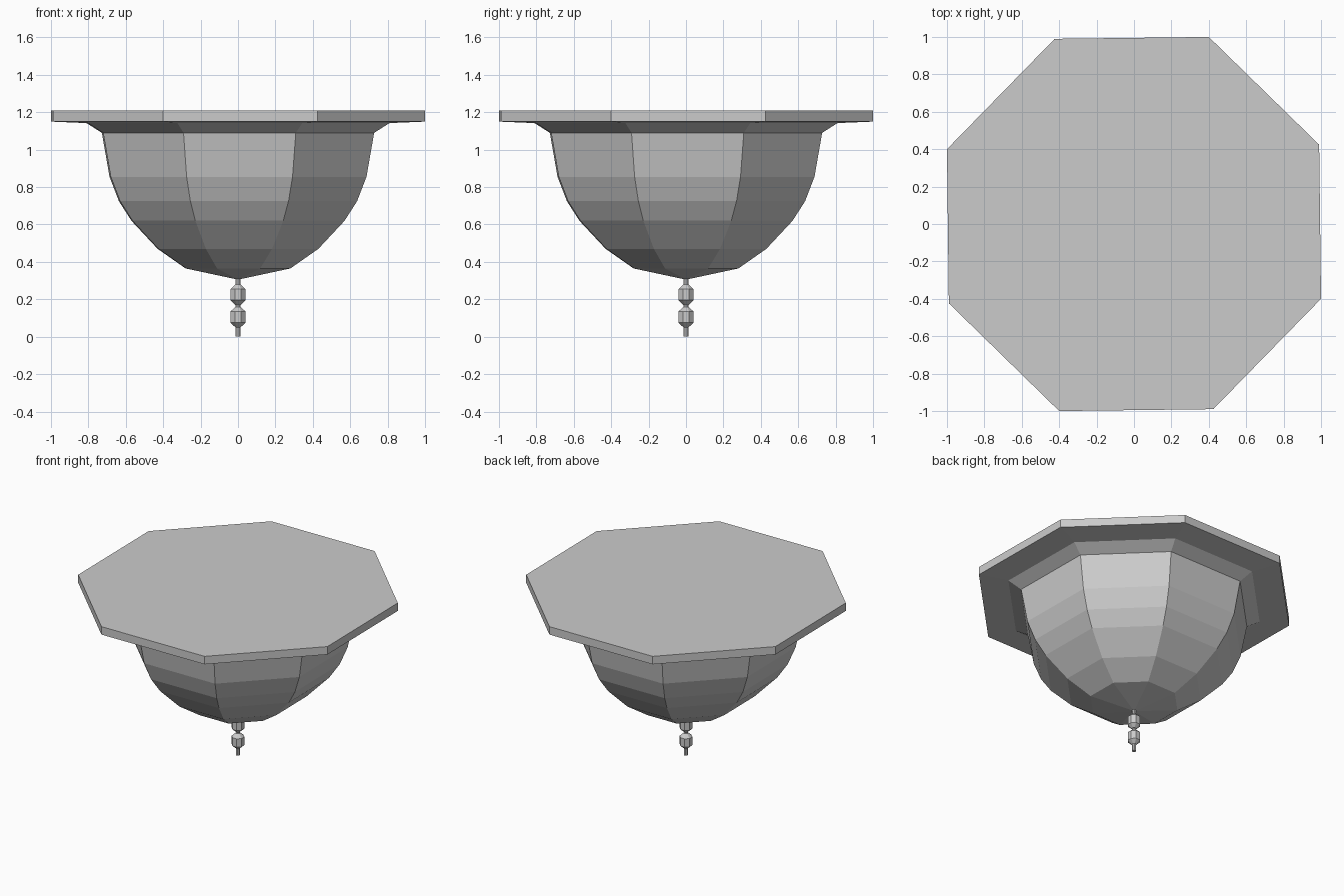
import bpy, bmesh, math

if "Cube" in bpy.data.objects:
    bpy.data.objects.remove(bpy.data.objects["Cube"])

SIDES = 8
OFFSET = math.radians(23.2)      # slight twist of the octagon
K = 1 / math.cos(math.radians(21.8))  # side-view half width -> corner radius


def lathe(name, profile):
    """Flat-faced octagonal lathe from (half width, z) pairs, bottom to top."""
    bm = bmesh.new()
    rings = []
    for w, z in profile:
        if w == 0:
            rings.append([bm.verts.new((0, 0, z))] * SIDES)
            continue
        rings.append([bm.verts.new((w * K * math.cos(OFFSET + i * math.tau / SIDES),
                                    w * K * math.sin(OFFSET + i * math.tau / SIDES), z))
                      for i in range(SIDES)])
    for a, b in zip(rings, rings[1:]):
        for i in range(SIDES):
            j = (i + 1) % SIDES
            bm.faces.new(dict.fromkeys((a[i], a[j], b[j], b[i])))
    for ring in (rings[0], rings[-1]):
        if ring[0] is not ring[1]:
            bm.faces.new(ring)
    bmesh.ops.recalc_face_normals(bm, faces=bm.faces)
    mesh = bpy.data.meshes.new(name)
    bm.to_mesh(mesh)
    bm.free()
    obj = bpy.data.objects.new(name, mesh)
    bpy.context.collection.objects.link(obj)
    return obj


# Bowl with flared neck and overhanging top plate
lathe("bowl_and_rim", [(0, 0.305), (0.28, 0.365), (0.43, 0.47), (0.57, 0.62),
                       (0.637, 0.725), (0.687, 0.855), (0.728, 1.09),
                       (0.81, 1.142), (1.0, 1.15), (1.0, 1.208)])

# Hanging finial rod
lathe("finial_rod", [(0.013, 0.0), (0.013, 0.32)])

# Two chamfered beads on the rod
for name, z in (("lower_bead", 0.105), ("upper_bead", 0.225)):
    lathe(name, [(0.014, z - 0.055), (0.04, z - 0.03), (0.04, z + 0.03), (0.014, z + 0.055)])
